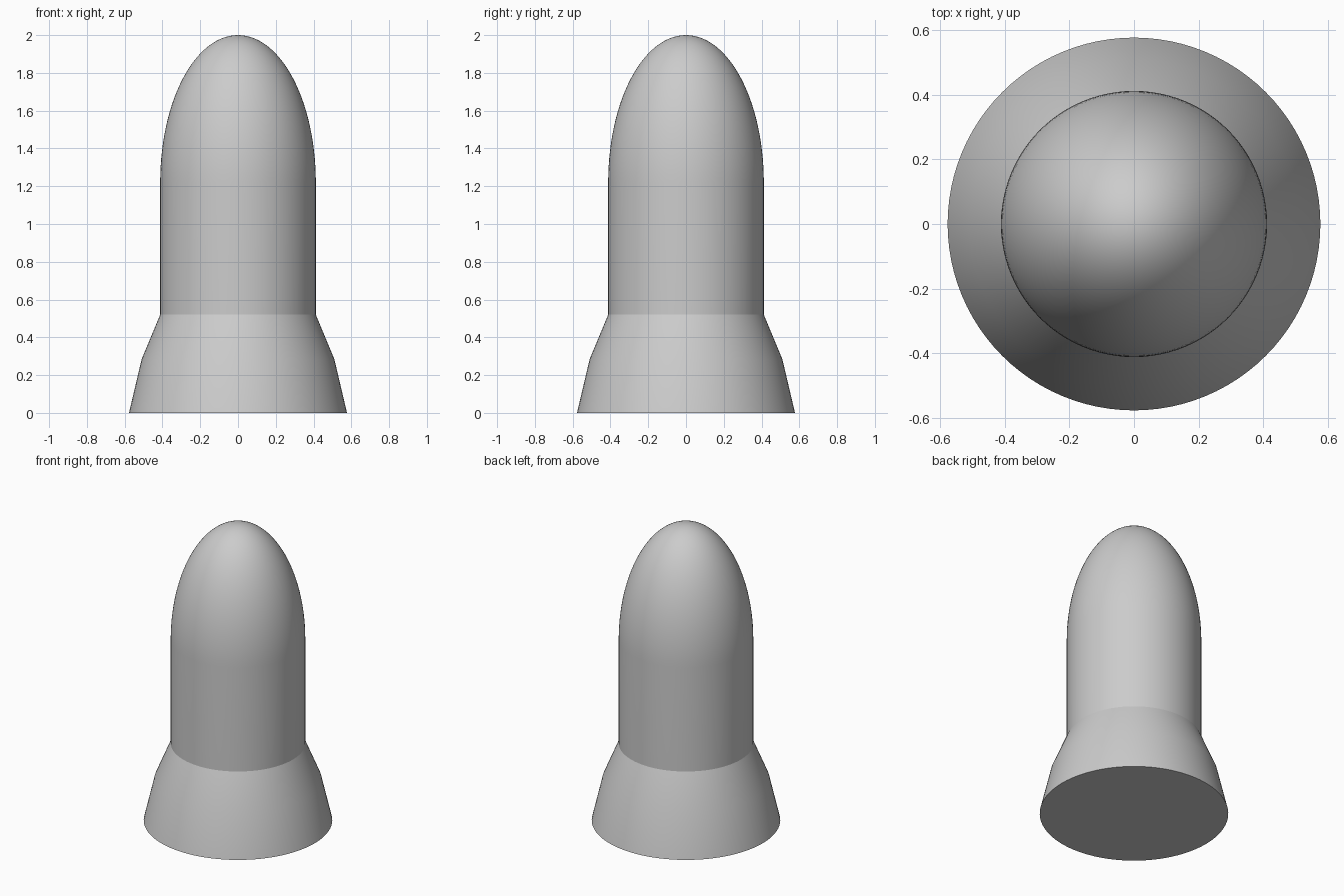
import bpy, bmesh, math

if "Cube" in bpy.data.objects:
    bpy.data.objects.remove(bpy.data.objects["Cube"])

SIDES = 96

grey = bpy.data.materials.new("light_grey")
grey.diffuse_color = (0.6, 0.6, 0.6, 1)
grey.use_nodes = True
grey.node_tree.nodes["Principled BSDF"].inputs["Base Color"].default_value = grey.diffuse_color


def lathe(name, profile, angle):
    """Revolve (radius, z) points around z; radius 0 makes a pole, open ends are capped."""
    bm = bmesh.new()
    rings = []
    for r, z in profile:
        if r < 1e-6:
            rings.append([bm.verts.new((0, 0, z))] * SIDES)
        else:
            rings.append([bm.verts.new((r * math.cos(2 * math.pi * i / SIDES),
                                        r * math.sin(2 * math.pi * i / SIDES), z))
                          for i in range(SIDES)])
    for low, high in zip(rings, rings[1:]):
        for i in range(SIDES):
            j = (i + 1) % SIDES
            corners = [low[i], low[j], high[j], high[i]]
            bm.faces.new(list(dict.fromkeys(corners)))
    if profile[0][0] > 0:
        bm.faces.new(rings[0][::-1])
    bmesh.ops.recalc_face_normals(bm, faces=bm.faces)
    mesh = bpy.data.meshes.new(name)
    bm.to_mesh(mesh)
    bm.free()
    mesh.materials.append(grey)
    obj = bpy.data.objects.new(name, mesh)
    bpy.context.collection.objects.link(obj)
    bpy.ops.object.select_all(action='DESELECT')
    obj.select_set(True)
    bpy.context.view_layer.objects.active = obj
    bpy.ops.object.shade_smooth_by_angle(angle=math.radians(angle))
    return obj


# One closed shell: flared skirt, straight barrel, half-ellipsoid dome
skirt = [(0.577, 0.0), (0.51, 0.285), (0.412, 0.52)]
barrel_top = 1.22
steps = 28
dome = [(0.412 * math.cos(a), barrel_top + (2 - barrel_top) * math.sin(a))
        for a in (math.pi / 2 * k / steps for k in range(steps + 1))]
lathe("domed_body", skirt + dome, 20)
